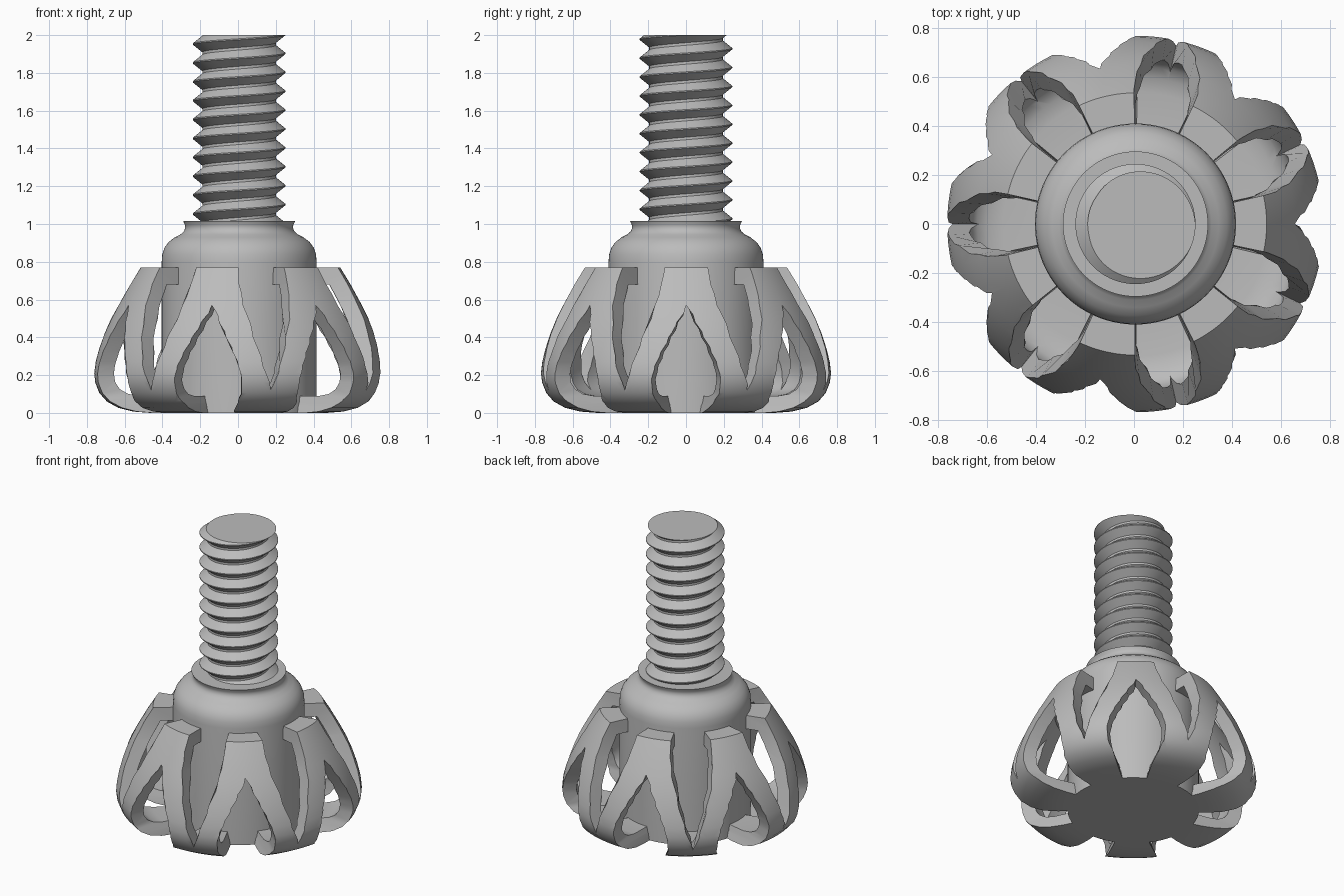
import bpy, bmesh
from math import sin, cos, tan, pi, tau, radians

if "Cube" in bpy.data.objects:
    bpy.data.objects.remove(bpy.data.objects["Cube"])

CENTRE_X = 0.006
LOBES = 7

grey = bpy.data.materials.new("plain grey")
grey.use_nodes = True
grey.diffuse_color = (0.5, 0.5, 0.5, 1)
grey.node_tree.nodes["Principled BSDF"].inputs["Base Color"].default_value = (0.5, 0.5, 0.5, 1)


def make_object(name, bm):
    bmesh.ops.recalc_face_normals(bm, faces=bm.faces)
    mesh = bpy.data.meshes.new(name)
    bm.to_mesh(mesh)
    bm.free()
    mesh.materials.append(grey)
    obj = bpy.data.objects.new(name, mesh)
    obj.location.x = CENTRE_X
    bpy.context.collection.objects.link(obj)
    return obj


def select_only(obj):
    bpy.ops.object.select_all(action='DESELECT')
    obj.select_set(True)
    bpy.context.view_layer.objects.active = obj


def smooth(obj, angle=30):
    select_only(obj)
    bpy.ops.object.shade_smooth_by_angle(angle=radians(angle))


def lathe(name, profile, closed, steps=112):
    """Revolve (radius, height) points around z; open profiles get flat caps."""
    bm = bmesh.new()
    rings = [[bm.verts.new((r * cos(tau * i / steps), r * sin(tau * i / steps), z))
              for i in range(steps)] for r, z in profile]
    pairs = list(zip(rings, rings[1:]))
    if closed:
        pairs.append((rings[-1], rings[0]))
    else:
        bm.faces.new(rings[0])
        bm.faces.new(rings[-1])
    for a, b in pairs:
        for i in range(steps):
            j = (i + 1) % steps
            bm.faces.new((a[i], a[j], b[j], b[i]))
    return make_object(name, bm)


def add_radial_cutter(bm, half_outline, turn):
    """Wedge opening that narrows toward the axis; outline is (height, half angle)."""
    outline = [(z, a) for z, a in half_outline]
    outline += [(z, -a) for z, a in reversed(half_outline) if a > 0]
    ends = []
    for x in (0.33, 0.95):
        loop = []
        for z, a in outline:
            y = x * tan(radians(a))
            loop.append(bm.verts.new((x * cos(turn) - y * sin(turn),
                                      x * sin(turn) + y * cos(turn), z)))
        bm.faces.new(loop)
        ends.append(loop)
    n = len(outline)
    for i in range(n):
        j = (i + 1) % n
        bm.faces.new((ends[0][i], ends[0][j], ends[1][j], ends[1][i]))


# Hollow ribbed grip: outer bell, then the cavity wall and floor
outer = [(0.39, 0), (0.47, 0), (0.56, 0.007), (0.64, 0.027), (0.70, 0.06), (0.74, 0.105),
         (0.762, 0.16), (0.768, 0.21), (0.761, 0.27), (0.744, 0.34), (0.718, 0.42),
         (0.685, 0.50), (0.65, 0.57), (0.59, 0.68), (0.535, 0.77), (0.39, 0.77)]
inner = [(0.39, 0.68), (0.49, 0.68), (0.565, 0.55), (0.615, 0.45), (0.65, 0.36), (0.673, 0.27),
         (0.68, 0.21), (0.67, 0.16), (0.645, 0.125), (0.60, 0.10), (0.54, 0.09), (0.39, 0.09)]
grip = lathe("ribbed_grip", outer + inner, True)

# Teardrop openings below and tapering slots above, alternating round the grip
teardrop = [(0.57, 0), (0.48, 4), (0.40, 7.3), (0.32, 10.3), (0.25, 12.5), (0.18, 13.8),
            (0.10, 13.8), (0.05, 12.2), (-0.05, 9)]
slot = [(0.12, 0), (0.25, 3.4), (0.40, 6.9), (0.57, 11), (0.68, 12.8), (0.85, 13.8)]
bm = bmesh.new()
for k in range(LOBES):
    add_radial_cutter(bm, teardrop, tau * k / LOBES)
    add_radial_cutter(bm, slot, tau * (k + 0.5) / LOBES)
cutter = make_object("opening_cutter", bm)
cutter.hide_render = True
cut = grip.modifiers.new("openings", 'BOOLEAN')
cut.operation = 'DIFFERENCE'
cut.solver = 'EXACT'
cut.object = cutter
select_only(grip)
bpy.ops.object.modifier_apply(modifier=cut.name)
bpy.data.objects.remove(cutter)
smooth(grip)

# Solid hub with a rounded shoulder and flared collar
hub = lathe("hub", [(0.41, 0), (0.41, 0.80), (0.407, 0.84), (0.395, 0.875), (0.373, 0.905),
                    (0.34, 0.93), (0.31, 0.945), (0.292, 0.962), (0.285, 0.98),
                    (0.287, 0.995), (0.296, 1.015)], False)
smooth(hub, 40)

# Threaded shaft: a helical strip trimmed flat at both ends
PITCH, LOW, HIGH, STEPS = 0.1, 1.0, 2.0, 72
CREST, ROOT = 0.245, 0.195
SHAPE = [(0, CREST), (0.06, CREST), (0.46, ROOT), (0.6, ROOT), (1, CREST)]


def thread_radius(phase):
    phase %= 1
    for (p0, r0), (p1, r1) in zip(SHAPE, SHAPE[1:]):
        if phase <= p1:
            return r0 + (r1 - r0) * (phase - p0) / (p1 - p0)


bm = bmesh.new()
columns = []
for i in range(STEPS):
    turn = i / STEPS
    column = []
    for n in range(-2, 13):
        for part, radius in SHAPE[:-1]:
            z = LOW + (n + part + turn) * PITCH
            if z < LOW or z > HIGH:
                z = min(max(z, LOW), HIGH)
                radius = thread_radius((z - LOW) / PITCH - turn + 1e-9)
            column.append(bm.verts.new((radius * cos(tau * turn), radius * sin(tau * turn), z)))
    columns.append(column)
ROWS = len(columns[0])
for i in range(STEPS):
    shift = 4 if i == STEPS - 1 else 0
    a, b = columns[i], columns[(i + 1) % STEPS]
    for j in range(ROWS - 1 - shift):
        bm.faces.new((a[j], b[j + shift], b[j + 1 + shift], a[j + 1]))
bmesh.ops.remove_doubles(bm, verts=bm.verts, dist=0.0002)
bmesh.ops.holes_fill(bm, edges=[e for e in bm.edges if e.is_boundary], sides=0)
shaft = make_object("threaded_shaft", bm)
smooth(shaft)
